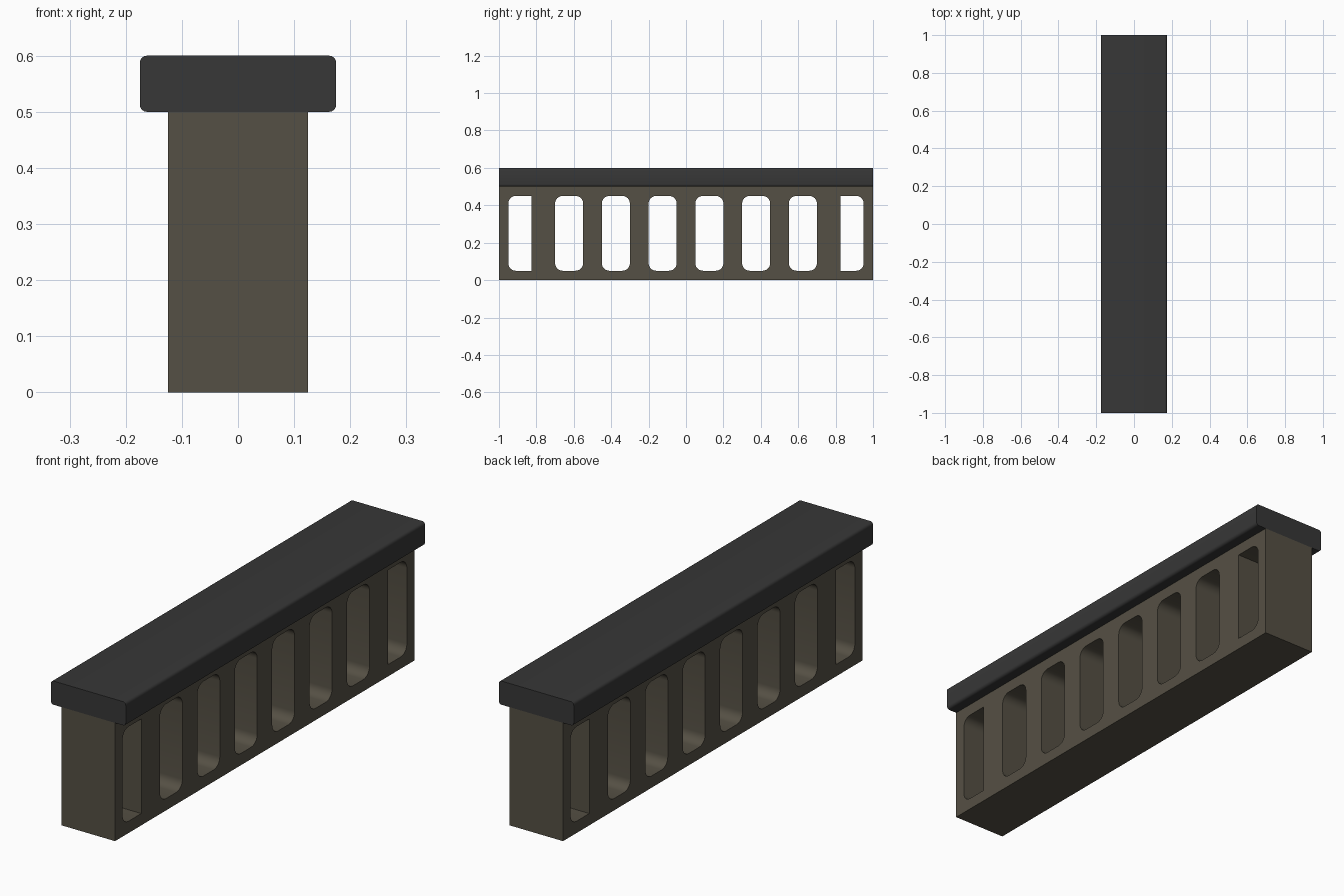
import bpy, bmesh
from math import cos, sin, pi, radians

if "Cube" in bpy.data.objects:
    bpy.data.objects.remove(bpy.data.objects["Cube"])


def material(name, rgb):
    mat = bpy.data.materials.new(name)
    mat.diffuse_color = (*rgb, 1)
    mat.use_nodes = True
    mat.node_tree.nodes["Principled BSDF"].inputs["Base Color"].default_value = mat.diffuse_color
    return mat


def rounded_rect(x0, x1, y0, y1, r_left=0.0, r_right=0.0, steps=6):
    """Outline of a rectangle with separate corner radii on each side."""
    corners = [(x1, y1, -1, -1, r_right, 0), (x0, y1, 1, -1, r_left, 1),
               (x0, y0, 1, 1, r_left, 2), (x1, y0, -1, 1, r_right, 3)]
    pts = []
    for x, y, sx, sy, r, quarter in corners:
        if r == 0:
            pts.append((x, y))
            continue
        for i in range(steps + 1):
            a = pi / 2 * (quarter + i / steps)
            pts.append((x + sx * r + r * cos(a), y + sy * r + r * sin(a)))
    return pts


def extruded(name, outlines, depth, rotation, mat):
    """Fill the outlines (inner ones become holes) and extrude them to a solid."""
    curve = bpy.data.curves.new(name, 'CURVE')
    curve.dimensions = '2D'
    curve.fill_mode = 'BOTH'
    curve.extrude = depth / 2
    for pts in outlines:
        spline = curve.splines.new('POLY')
        spline.points.add(len(pts) - 1)
        for p, (x, y) in zip(spline.points, pts):
            p.co = (x, y, 0, 1)
        spline.use_cyclic_u = True
    obj = bpy.data.objects.new(name, curve)
    bpy.context.collection.objects.link(obj)
    obj.rotation_euler = rotation
    bpy.ops.object.select_all(action='DESELECT')
    obj.select_set(True)
    bpy.context.view_layer.objects.active = obj
    bpy.ops.object.convert(target='MESH')
    obj = bpy.context.object
    obj.name = name
    bm = bmesh.new()
    bm.from_mesh(obj.data)
    bmesh.ops.remove_doubles(bm, verts=bm.verts, dist=1e-5)
    bmesh.ops.recalc_face_normals(bm, faces=bm.faces)
    bm.to_mesh(obj.data)
    bm.free()
    obj.data.materials.clear()
    obj.data.materials.append(mat)
    bpy.ops.object.shade_smooth_by_angle(angle=radians(30))
    return obj


stone = material("stone", (0.091, 0.080, 0.058))
dark = material("dark_rail", (0.038, 0.038, 0.038))

# Balustrade wall: six rounded openings plus a narrower one at each end
R = 0.04
outlines = [rounded_rect(-1, 1, 0, 0.5)]
for i in range(6):
    c = -0.625 + 0.25 * i
    outlines.append(rounded_rect(c - 0.075, c + 0.075, 0.05, 0.45, R, R))
outlines.append(rounded_rect(-0.95, -0.825, 0.05, 0.45, R, 0))
outlines.append(rounded_rect(0.825, 0.95, 0.05, 0.45, 0, R))
extruded("balustrade_wall", outlines, 0.25, (pi / 2, 0, pi / 2), stone)

# Handrail with softened long edges
extruded("handrail", [rounded_rect(-0.175, 0.175, 0.5, 0.6, 0.0125, 0.0125, 4)],
         2.0, (pi / 2, 0, 0), dark)
